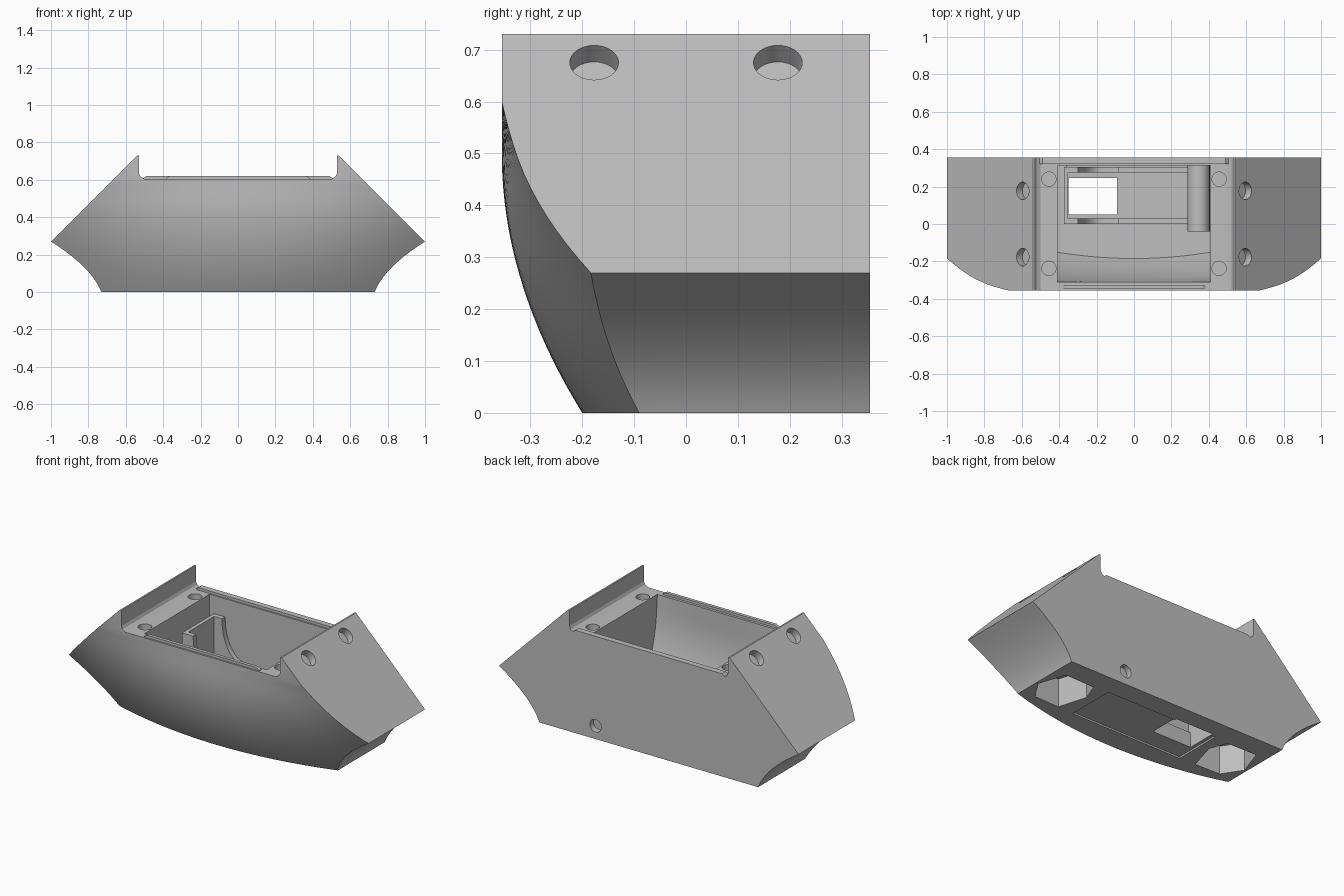
import bpy, bmesh, math
from mathutils import Matrix, Vector

if "Cube" in bpy.data.objects:
    bpy.data.objects.remove(bpy.data.objects["Cube"])

grey = bpy.data.materials.new("plain grey")
grey.use_nodes = True
COLOUR = (0.52, 0.52, 0.52, 1)
grey.diffuse_color = COLOUR
grey.node_tree.nodes["Principled BSDF"].inputs["Base Color"].default_value = COLOUR


def finish(name, bm):
    bmesh.ops.recalc_face_normals(bm, faces=bm.faces)
    mesh = bpy.data.meshes.new(name)
    bm.to_mesh(mesh)
    bm.free()
    mesh.materials.append(grey)
    ob = bpy.data.objects.new(name, mesh)
    bpy.context.collection.objects.link(ob)
    return ob


def front_y(x, z):
    # bowed hull front: curved in height and, lower down, across the width
    rise = 0.155 * max(0, 1 - z / 0.5) ** 2
    bow = 0.206 * max(0, 1 - (z / 0.6) ** 1.4)
    return -0.355 + rise + bow * x * x


def half_width(z):
    # scooped lower flank, then a 45 degree shoulder
    return 0.73 + z - 2.2 * z * (0.27 - z) if z < 0.27 else 1.27 - z


def loft(name, heights, width, offset, back, n=40):
    bm = bmesh.new()
    rings = []
    for z in heights:
        w = width(z)
        xs = [w * (2 * i / n - 1) for i in range(n + 1)]
        pts = [(x, front_y(x, z) + offset, z) for x in xs]
        pts += [(w, back, z), (-w, back, z)]
        rings.append([bm.verts.new(p) for p in pts])
    for lo, hi in zip(rings, rings[1:]):
        for i in range(len(lo)):
            j = (i + 1) % len(lo)
            bm.faces.new((lo[i], lo[j], hi[j], hi[i]))
    bm.faces.new(rings[0])
    bm.faces.new(rings[-1])
    return finish(name, bm)


def prism(name, pts, axis, a, b):
    # polygon in the (x, z) plane run along y, or in (x, y) run along z
    place = (lambda p, t: (p[0], t, p[1])) if axis == "y" else (lambda p, t: (p[0], p[1], t))
    bm = bmesh.new()
    ends = [[bm.verts.new(place(p, t)) for p in pts] for t in (a, b)]
    for i in range(len(pts)):
        j = (i + 1) % len(pts)
        bm.faces.new((ends[0][i], ends[0][j], ends[1][j], ends[1][i]))
    bm.faces.new(ends[0])
    bm.faces.new(ends[1])
    return finish(name, bm)


def box(name, x0, x1, y0, y1, z0, z1):
    return prism(name, [(x0, y0), (x1, y0), (x1, y1), (x0, y1)], "z", z0, z1)


def cylinder(name, centre, direction, radius, depth):
    # reaches depth either side of the centre
    bm = bmesh.new()
    turn = Vector(direction).to_track_quat("Z", "Y").to_matrix().to_4x4()
    bmesh.ops.create_cone(bm, cap_ends=True, segments=32, radius1=radius, radius2=radius,
                          depth=2 * depth, matrix=Matrix.Translation(centre) @ turn)
    return finish(name, bm)


def cut(target, *cutters):
    bpy.context.view_layer.objects.active = target
    for c in cutters:
        c.hide_render = True
        mod = target.modifiers.new("cut", "BOOLEAN")
        mod.operation, mod.solver, mod.object = "DIFFERENCE", "EXACT", c
        bpy.ops.object.modifier_apply(modifier=mod.name)
    for c in cutters:
        bpy.data.objects.remove(c)


def both(pts):
    return pts + [(-x, z) for x, z in reversed(pts)]


# hull
heights = [0.27 * i / 10 for i in range(10)] + [0.27 + 0.33 * i / 12 for i in range(13)] + [0.73]
hull = loft("hull", heights, half_width, 0, 0.355)

# open channel between the two side fins, then the main cavity
cut(hull, prism("channel_cutter", both([(0.53, 0.8), (0.53, 0.635), (0.522, 0.618), (0.5, 0.605)]),
                "y", -0.5, 0.5))
cavity_heights = [0.05 + 0.6 * i / 16 for i in range(17)]
cut(hull, loft("cavity_cutter", cavity_heights, lambda z: 0.408, 0.045, 0.312, 24))

for s in (-1, 1):
    for y in (-0.177, 0.177):
        # angled fixing hole in the shoulder
        cut(hull, cylinder("shoulder_cutter", (s * 0.595, y, 0.675), (s, 0, 1), 0.047, 0.045))
    for y in (-0.237, 0.24):
        # corner screw seat on the ledge
        cut(hull, cylinder("screw_cutter", (s * 0.455, y, 0.605), (0, 0, 1), 0.038, 0.06))
    # six-sided pocket underneath
    pocket = [(0.715, 0.06), (0.66, 0.225), (0.465, 0.22), (0.425, 0.115), (0.475, -0.06), (0.64, -0.055)]
    cut(hull, prism("pocket_cutter", [(s * x, y) for x, y in pocket], "z", -0.1, 0.17))

# cable hole at the back, shallow label recess and window in the base
cut(hull, cylinder("cable_cutter", (0.355, 0.355, 0.08), (0, 1, 0), 0.038, 0.043),
    box("label_cutter", -0.37, 0.37, -0.065, 0.23, -0.1, 0.01),
    box("window_cutter", -0.35, -0.09, 0.05, 0.245, -0.1, 0.2))

# raised sealing lips along the front and back rims
prism("front_lip", both([(0.385, 0.6), (0.385, 0.608), (0.365, 0.62)]), "y", -0.345, -0.325)
prism("back_lip", both([(0.51, 0.6), (0.51, 0.605), (0.49, 0.62)]), "y", 0.32, 0.355)

# inner tray with its window
tray = box("holder_tray", -0.36, 0.3, 0.0, 0.315, 0.045, 0.1)
cut(tray, box("tray_cutter", -0.35, -0.09, 0.05, 0.245, 0, 0.3))

# curved cheeks either side of the window
curve = [(-0.17 - 0.13 * math.sin(a), 0.5 - 0.24 * math.cos(a))
         for a in [math.pi / 2 * i / 8 for i in range(9)]]
cheek = [(-0.36, 0.06), (0.3, 0.06), (0.3, 0.16), (-0.08, 0.16), (-0.08, 0.26)] + curve + [(-0.36, 0.5)]
for name, y in (("front_cheek", 0.0), ("back_cheek", 0.275)):
    prism(name, cheek, "y", y, y + 0.03)
box("holder_end", -0.375, -0.352, 0.0, 0.305, 0.045, 0.5)

# raised panel on the tray
panel = box("tray_panel", -0.04, 0.21, 0.085, 0.215, 0.09, 0.108)
cut(panel, box("panel_cutter", -0.03, 0.2, 0.095, 0.205, 0.102, 0.2))

# round-topped post beside the tray
dome = [(0.345 + 0.06 * math.cos(a), 0.32 + 0.06 * math.sin(a))
        for a in [math.pi * i / 14 for i in range(15)]]
prism("cable_post", [(0.285, 0.045), (0.405, 0.045)] + dome, "y", -0.04, 0.32)

for ob in bpy.context.scene.objects:
    ob.select_set(ob.type == "MESH")
bpy.context.view_layer.objects.active = hull
bpy.ops.object.shade_smooth_by_angle(angle=math.radians(25))
